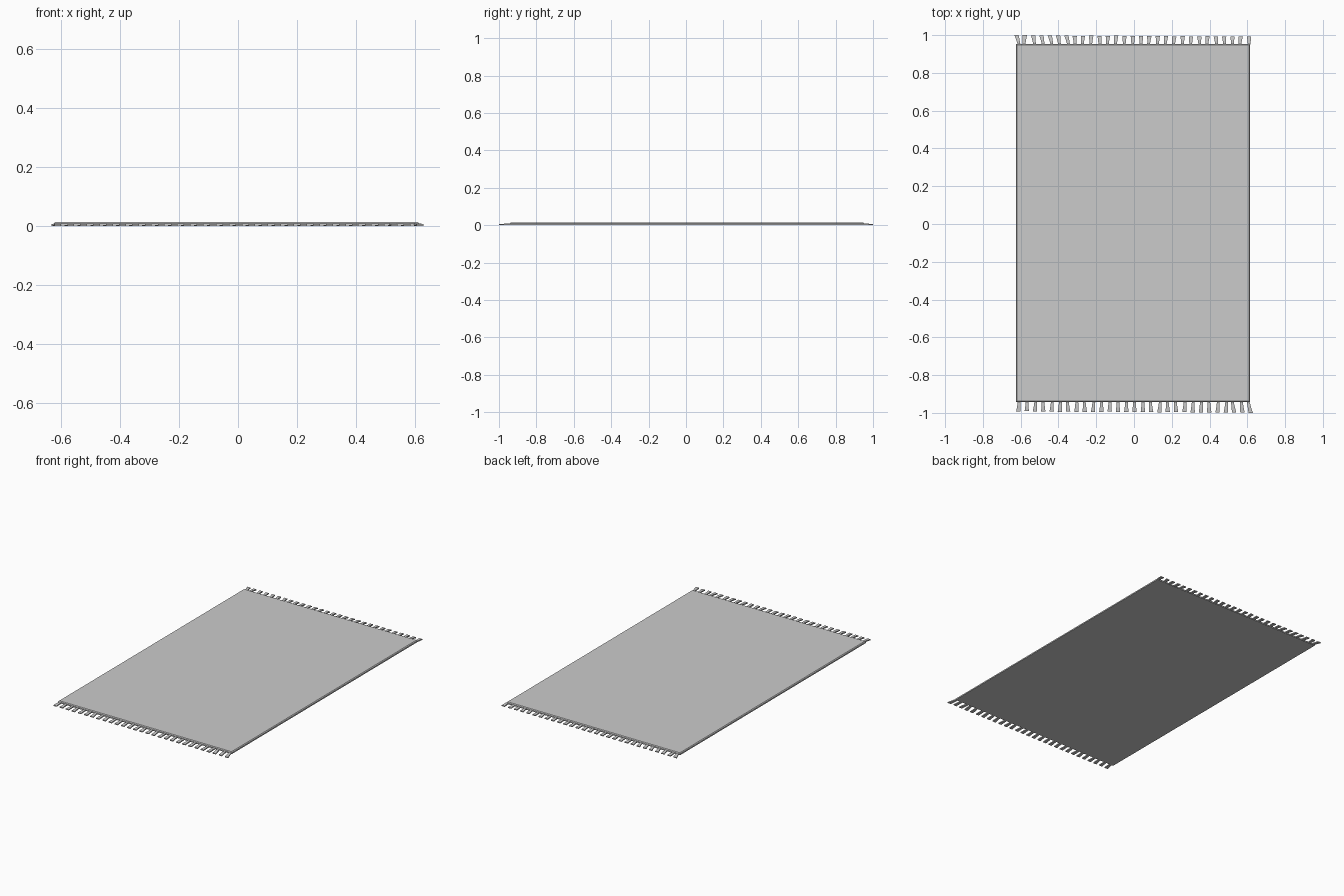
import bpy, bmesh, random

if "Cube" in bpy.data.objects:
    bpy.data.objects.remove(bpy.data.objects["Cube"])
random.seed(4)

X0, X1, Y0, Y1 = -0.625, 0.615, -0.942, 0.953


def make_object(name, bm):
    bmesh.ops.recalc_face_normals(bm, faces=bm.faces)
    mesh = bpy.data.meshes.new(name)
    bm.to_mesh(mesh)
    bm.free()
    obj = bpy.data.objects.new(name, mesh)
    bpy.context.collection.objects.link(obj)
    return obj


def loft(bm, rings):
    """Closed solid through four-cornered rings."""
    loops = [[bm.verts.new(p) for p in ring] for ring in rings]
    for a, b in zip(loops, loops[1:]):
        for i in range(4):
            j = (i + 1) % 4
            bm.faces.new((a[i], a[j], b[j], b[i]))
    bm.faces.new(loops[0])
    bm.faces.new(loops[-1])


# woven body: thin slab with a slightly chamfered upper edge
bm = bmesh.new()
rings = []
for inset, z in ((0, 0.001), (0, 0.009), (0.005, 0.0135)):
    rings.append([(X0 + inset, Y0 + inset, z), (X1 - inset, Y0 + inset, z),
                  (X1 - inset, Y1 - inset, z), (X0 + inset, Y1 - inset, z)])
loft(bm, rings)
make_object("rug_body", bm)


# fringe: flat tassels that widen and droop towards the tip
def fringe(name, y_edge, y_tip, tip_start, tip_end, leans):
    bm = bmesh.new()
    count = 29
    side = 1 if y_tip > 0 else -1
    for i in range(count):
        t = i / (count - 1)
        tip = tip_start + (tip_end - tip_start) * t
        lean = leans.get(i, random.uniform(-0.005, 0.005))
        end = y_tip - side * (0.007 * t + random.uniform(0, 0.002))
        rings = []
        for x, y, half, low, high in (
                (tip - lean, y_edge - side * 0.004, 0.007, 0.002, 0.009),
                (tip - lean * 0.5, (y_edge + end) / 2, 0.009, 0.001, 0.008),
                (tip, end, 0.0115, 0.0, 0.006)):
            rings.append([(x - half, y, low), (x + half, y, low),
                          (x + half, y, high), (x - half, y, high)])
        loft(bm, rings)
    make_object(name, bm)


fringe("back_fringe", Y1, 1.0, -0.622, 0.609,
       {0: -0.014, 1: 0.004, 2: -0.008, 3: -0.01, 4: -0.012, 5: -0.008, 6: -0.012})
fringe("front_fringe", Y0, -1.0, 0.618, -0.612,
       {0: 0.014, 1: 0.006, 2: 0.01, 3: -0.005, 28: -0.004})
